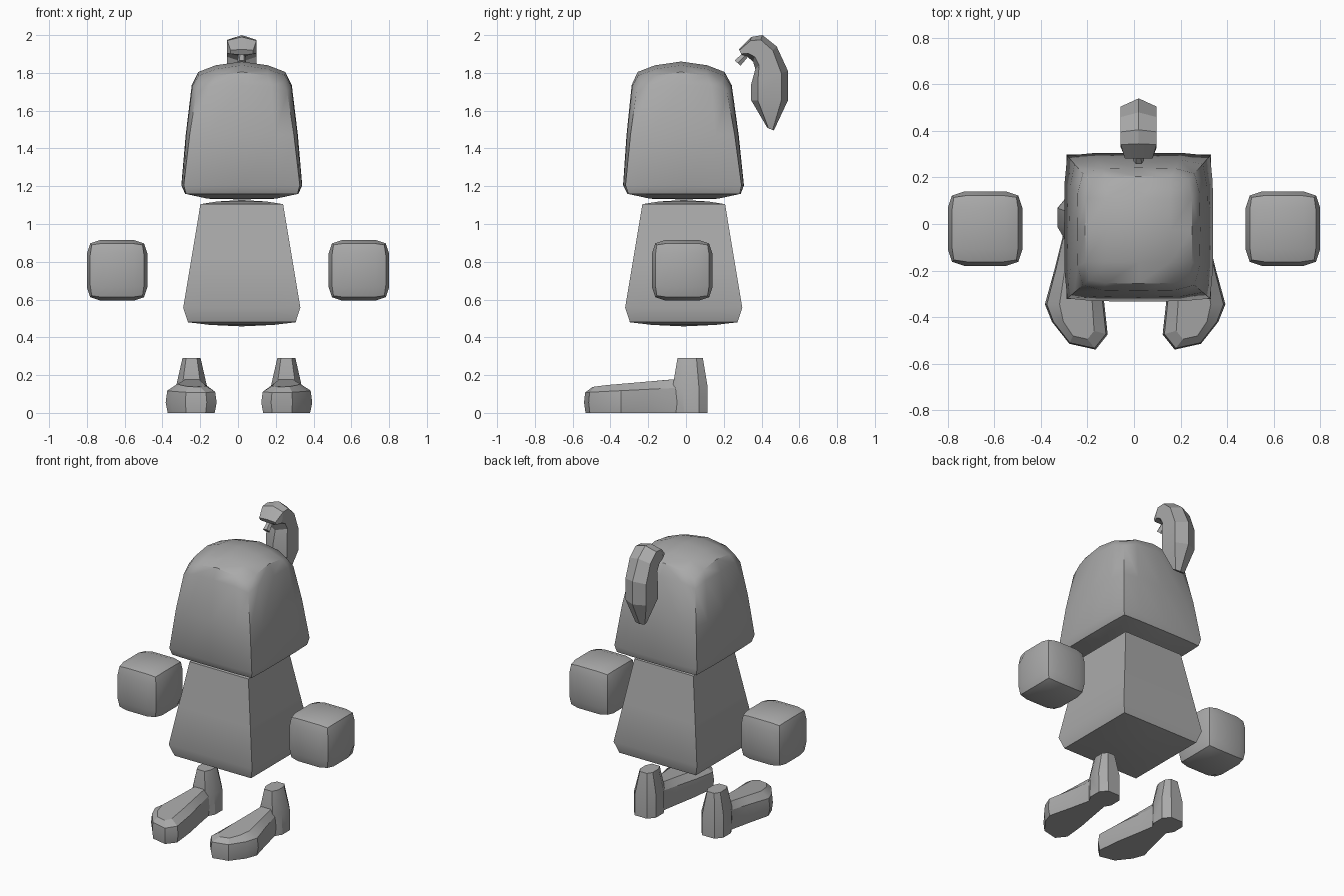
import bpy, bmesh, math
from mathutils import Vector

if "Cube" in bpy.data.objects:
    bpy.data.objects.remove(bpy.data.objects["Cube"])

grey = bpy.data.materials.new("plain grey")
grey.diffuse_color = (0.4, 0.4, 0.4, 1)
grey.use_nodes = True
grey.node_tree.nodes["Principled BSDF"].inputs["Base Color"].default_value = grey.diffuse_color


def finish(name, bm, angle=35):
    bmesh.ops.recalc_face_normals(bm, faces=bm.faces)
    me = bpy.data.meshes.new(name)
    bm.to_mesh(me)
    bm.free()
    me.materials.append(grey)
    ob = bpy.data.objects.new(name, me)
    bpy.context.collection.objects.link(ob)
    bpy.ops.object.select_all(action='DESELECT')
    ob.select_set(True)
    bpy.context.view_layer.objects.active = ob
    bpy.ops.object.shade_smooth_by_angle(angle=math.radians(angle))
    return ob


def warped_cube(name, cuts, shape):
    """Gridded cube surface whose points (-1..1) are moved by shape()."""
    bm, seen = bmesh.new(), {}

    def vert(p):
        if p not in seen:
            seen[p] = bm.verts.new(shape(*p))
        return seen[p]

    for axis in range(3):
        for side in (-1, 1):
            for a0, a1 in zip(cuts, cuts[1:]):
                for b0, b1 in zip(cuts, cuts[1:]):
                    quad = []
                    for a, b in ((a0, b0), (a1, b0), (a1, b1), (a0, b1)):
                        p = [a, b]
                        p.insert(axis, side)
                        quad.append(vert(tuple(p)))
                    bm.faces.new(quad)
    return finish(name, bm)


def loft(name, rings, angle=20):
    """Skin matching closed rings and cap both ends."""
    bm = bmesh.new()
    vs = [[bm.verts.new(p) for p in r] for r in rings]
    n = len(rings[0])
    for a, b in zip(vs, vs[1:]):
        for i in range(n):
            j = (i + 1) % n
            bm.faces.new((a[i], a[j], b[j], b[i]))
    bm.faces.new(vs[0])
    bm.faces.new(vs[-1])
    return finish(name, bm, angle)


# Head: tapered block with bulging sides and a domed top
# level: (z, half width) mid side, then (z, half width) at the corner
HEAD = {-1: (1.16, .30, 1.16, .295), -.6: (1.205, .32, 1.205, .307),
        0: (1.47, .297, 1.47, .276), .6: (1.735, .265, 1.70, .24),
        1: (1.80, .23, 1.75, .215)}


def head_shape(x, y, z):
    zm, hm, zc, hc = HEAD[z]
    w = min(abs(x), abs(y)) ** 4
    half = hm + (hc - hm) * w
    h = zm + (zc - zm) * w
    if z == 1:
        h = 1.86 - .055 * (x * x + y * y)
    elif z == -1:
        h = 1.13 + .03 * max(abs(x), abs(y)) ** 4
    return (.02 + x * half, -.018 - .008 * z + y * half, h)


warped_cube("head", (-1, -.6, 0, .6, 1), head_shape)

# Body: straight-sided taper with an undercut lower band
BODY = {-1: (.48, .285), -.6: (.557, .31), 0: (.81, .268),
        .6: (1.02, .233), 1: (1.105, .219)}


def body_shape(x, y, z):
    h, half = BODY[z]
    edge = max(abs(x), abs(y)) ** 2
    if abs(z) == 1:
        h += z * .022 * (1 - edge)
    return (.02 + x * half, -.012 + y * half, h)


warped_cube("body", (-1, -.6, 0, .6, 1), body_shape)

# Hands: rounded cubes
for side, label in ((-1, "left"), (1, "right")):
    def hand_shape(*p):
        k = .16 * {1: 1, 2: .89, 3: .84}[sum(abs(c) == 1 for c in p)]
        return Vector((side * .64, -.02, .755)) + Vector(p) * k
    warped_cube(label + "_hand", (-1, -.56, .56, 1), hand_shape)

# Feet: outline lofted up to a sloping instep, plus an ankle post
OUTLINE = [(.31, .02), (.315, -.06), (.35, -.2), (.39, -.345), (.36, -.42),
           (.285, -.515), (.172, -.54), (.12, -.475), (.137, -.32),
           (.17, -.15), (.19, -.04), (.195, .02)]
ANKLE = [(-.55, 1), (.55, 1), (1, .5), (1, -.4), (.6, -1), (-.6, -1),
         (-1, -.4), (-1, .5)]


def foot_ring(mix, height):
    ring = []
    for x, y in OUTLINE:
        cy = min(max(y, -.44), 0)
        ring.append((x + (.25 - x) * mix, y + (cy - y) * mix, height(y)))
    return ring


for side, label in ((-1, "left"), (1, "right")):
    def place(rings):
        return [[(.005 + side * (x - .002), y, z) for x, y, z in r]
                for r in rings]
    loft(label + "_foot", place([
        foot_ring(.08, lambda y: 0),
        foot_ring(0, lambda y: .055),
        foot_ring(.06, lambda y: .135 + y * .05),
        foot_ring(.45, lambda y: .183 + y * .085)]))
    loft(label + "_ankle", place([
        [(.253 + x * rx, cy + y * ry, z) for x, y in ANKLE]
        for z, rx, cy, ry in ((0, .082, .025, .09), (.14, .082, .022, .092),
                              (.29, .048, .022, .067))]), 30)

# Tail: curved, ridged pod behind the head; outer (y,z), inner (y,z), half width
TAIL = [(.28, 1.925, .295, 1.895, .06), (.345, 1.99, .325, 1.885, .077),
        (.405, 2.0, .355, 1.86, .077), (.48, 1.94, .367, 1.82, .077),
        (.54, 1.81, .345, 1.74, .077), (.54, 1.655, .345, 1.655, .077),
        (.465, 1.495, .43, 1.51, .035)]
rings = []
for oy, oz, iy, iz, hw in TAIL:
    rings.append([(.02 + x * hw, oy + (iy - oy) * t, oz + (iz - oz) * t)
                  for x, t in ((0, 0), (1, .18), (1, .82), (0, 1),
                               (-1, .82), (-1, .18))])
loft("tail", rings)

# Stub on the tail tip
start, end = Vector((.02, .325, 1.905)), Vector((.02, .273, 1.852))
side_axis = Vector((1, 0, 0))
up_axis = (end - start).normalized().cross(side_axis)
loft("tail_stub", [[c + r * (side_axis * math.cos(i * math.pi / 3)
                             + up_axis * math.sin(i * math.pi / 3))
                    for i in range(6)]
                   for c, r in ((start, .018), (end, .024))])
